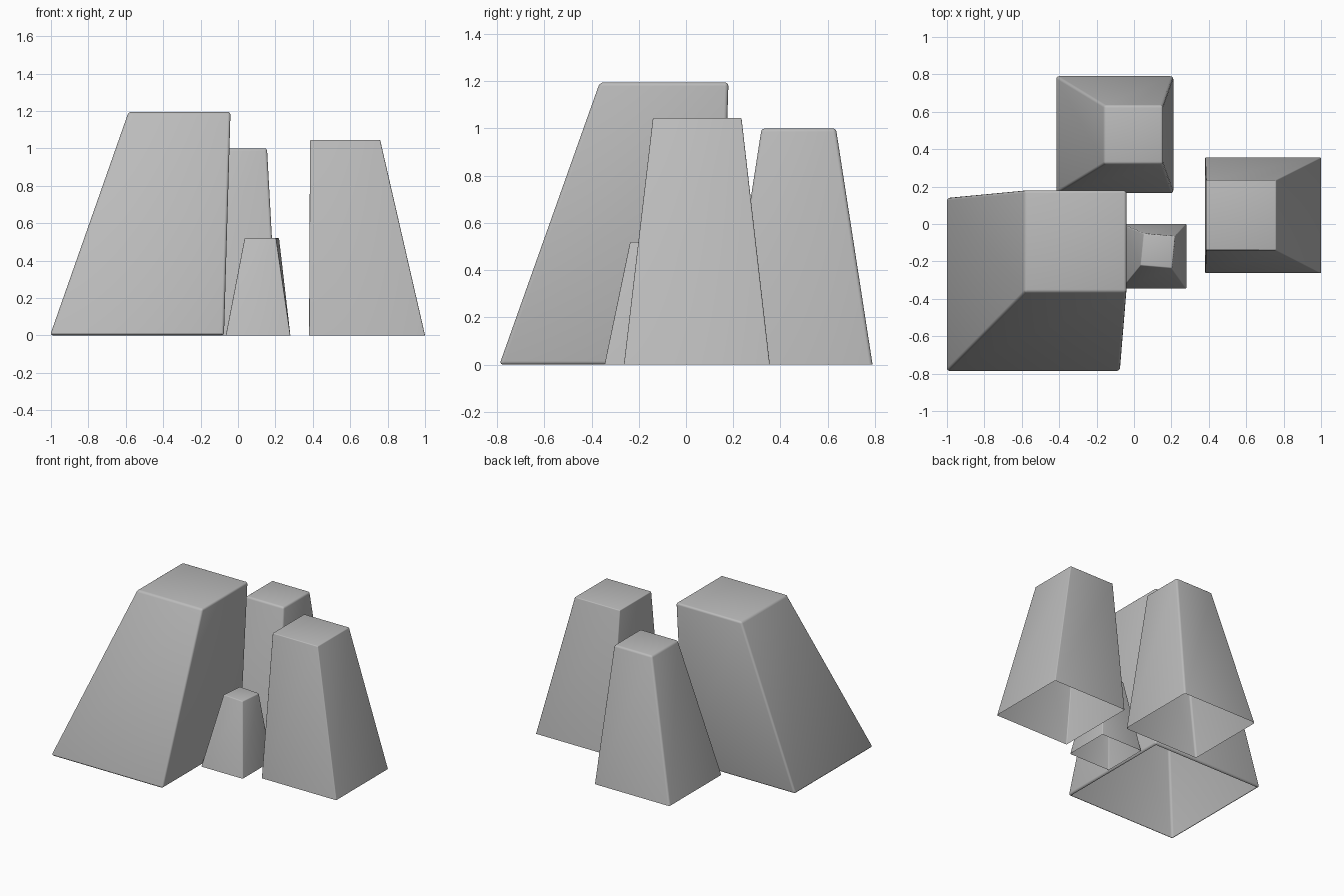
import bpy
import bmesh

cube = bpy.data.objects.get("Cube")
if cube:
    bpy.data.objects.remove(cube, do_unlink=True)

# Single stone grey
grey = bpy.data.materials.new("stone_grey")
grey.use_nodes = True
colour = (0.5, 0.5, 0.5, 1)
grey.diffuse_color = colour
grey.node_tree.nodes["Principled BSDF"].inputs["Base Color"].default_value = colour


def rect(x0, x1, y0, y1):
    return [(x0, y0), (x1, y0), (x1, y1), (x0, y1)]


def tapered_block(name, base, top, height, bevel, round_base=False):
    """Hollow tapered block, open underneath, with softened edges."""
    bm = bmesh.new()
    low = [bm.verts.new((x, y, 0)) for x, y in base]
    high = [bm.verts.new((x, y, height)) for x, y in top]
    bm.faces.new(high)
    bm.faces.new(low[::-1])
    for i in range(4):
        j = (i + 1) % 4
        bm.faces.new((low[i], low[j], high[j], high[i]))
    if not round_base:
        bmesh.ops.delete(bm, geom=[f for f in bm.faces if f.normal.z < -0.9 or
                                   all(v in low for v in f.verts)], context="FACES_ONLY")
    edges = [e for e in bm.edges if round_base or not all(v in low for v in e.verts)]
    bmesh.ops.bevel(bm, geom=edges, offset=bevel, segments=3, profile=0.5,
                    affect="EDGES", clamp_overlap=True)
    # Open the underside
    bm.normal_update()
    under = [f for f in bm.faces if f.normal.z < -0.99]
    bmesh.ops.delete(bm, geom=under, context="FACES")
    mesh = bpy.data.meshes.new(name)
    bm.to_mesh(mesh)
    bm.free()
    mesh.materials.append(grey)
    obj = bpy.data.objects.new(name, mesh)
    bpy.context.collection.objects.link(obj)
    bpy.ops.object.select_all(action="DESELECT")
    obj.select_set(True)
    bpy.context.view_layer.objects.active = obj
    bpy.ops.object.shade_smooth_by_angle()


# Large leaning block, back tall block, side block and small twisted block
tapered_block("large_block", rect(-1.005, -0.075, -0.79, 0.14),
              rect(-0.585, -0.04, -0.365, 0.18), 1.195, 0.015, True)
tapered_block("back_block", rect(-0.415, 0.21, 0.165, 0.79),
              rect(-0.16, 0.155, 0.32, 0.635), 1.0, 0.014)
tapered_block("side_block", rect(0.38, 1.0, -0.263, 0.355),
              rect(0.385, 0.76, -0.14, 0.235), 1.045, 0.006)
tapered_block("small_block", rect(-0.065, 0.28, -0.345, 0.0),
              [(0.035, -0.222), (0.203, -0.237), (0.22, -0.065), (0.052, -0.05)],
              0.52, 0.006)
